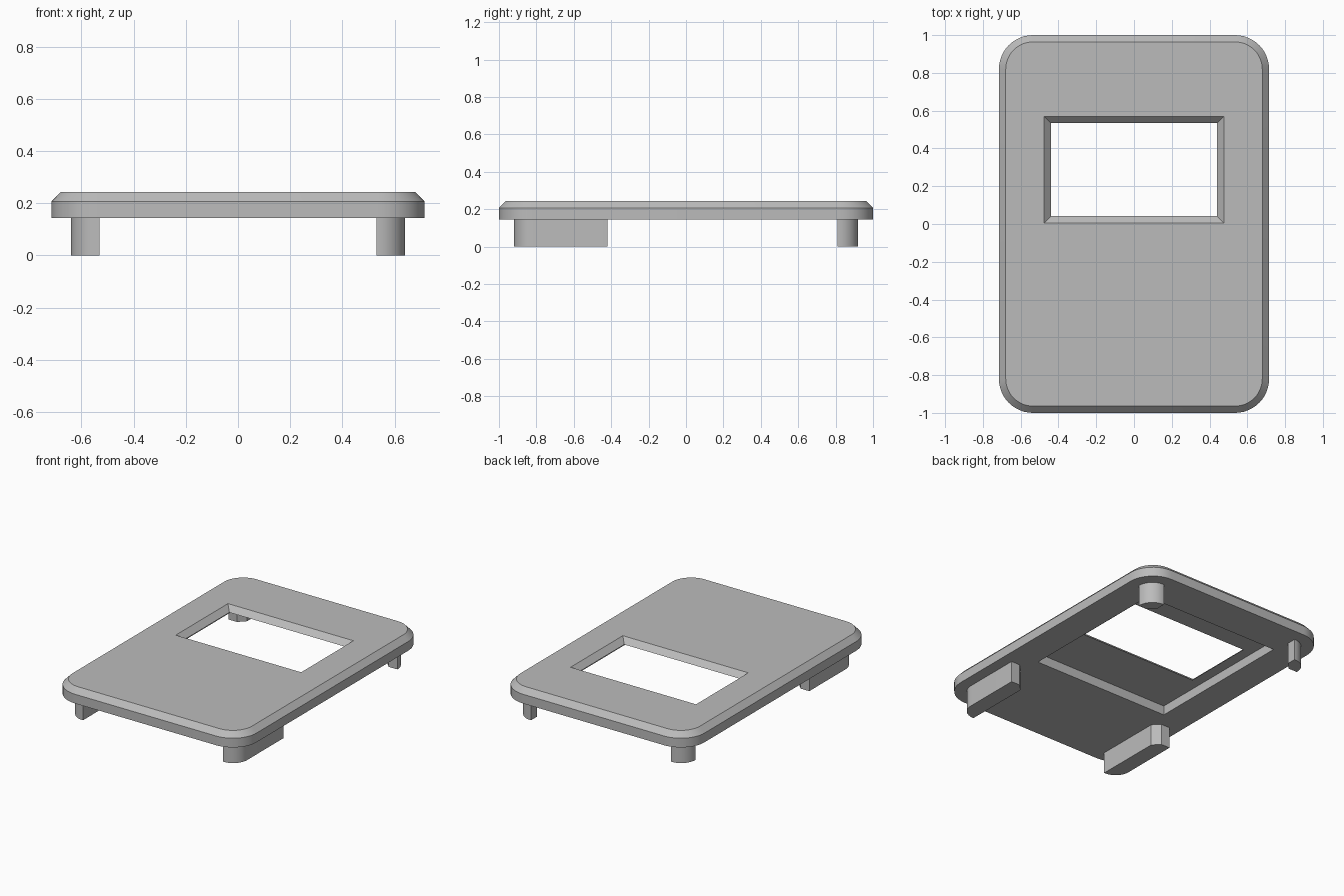
import bpy, bmesh
from math import cos, sin, pi

if "Cube" in bpy.data.objects:
    bpy.data.objects.remove(bpy.data.objects["Cube"])

# One grey material for the whole panel
GREY = (0.5, 0.5, 0.5, 1.0)
grey = bpy.data.materials.new("grey_plastic")
grey.use_nodes = True
grey.diffuse_color = GREY
grey.node_tree.nodes["Principled BSDF"].inputs["Base Color"].default_value = GREY

BOTTOM, RIDGE, TOP = 0.144, 0.207, 0.244
HALF_X, HALF_Y, RADIUS, CHAMFER = 0.715, 1.0, 0.18, 0.036


def arc(cx, cy, r, start, steps=12):
    """Quarter circle, counter-clockwise from the start angle."""
    return [(cx + r * cos(start + pi / 2 * i / steps),
             cy + r * sin(start + pi / 2 * i / steps)) for i in range(steps + 1)]


def rectangle(x0, x1, y0, y1):
    return [(x0, y0), (x1, y0), (x1, y1), (x0, y1)]


def rounded_rectangle(hx, hy, r):
    points = []
    for i, (sx, sy) in enumerate([(1, 1), (-1, 1), (-1, -1), (1, -1)]):
        points += arc(sx * (hx - r), sy * (hy - r), r, i * pi / 2)
    return points


def loft(name, layers):
    """Solid through stacked outlines, given as (z, points)."""
    bm = bmesh.new()
    rings = [[bm.verts.new((x, y, z)) for x, y in points] for z, points in layers]
    n = len(rings[0])
    for low, high in zip(rings, rings[1:]):
        for i in range(n):
            j = (i + 1) % n
            bm.faces.new((low[i], low[j], high[j], high[i]))
    bm.faces.new(rings[0][::-1])
    bm.faces.new(rings[-1])
    bmesh.ops.recalc_face_normals(bm, faces=bm.faces)
    mesh = bpy.data.meshes.new(name)
    bm.to_mesh(mesh)
    bm.free()
    mesh.materials.append(grey)
    obj = bpy.data.objects.new(name, mesh)
    bpy.context.collection.objects.link(obj)
    return obj


def activate(obj):
    bpy.ops.object.select_all(action='DESELECT')
    obj.select_set(True)
    bpy.context.view_layer.objects.active = obj


def cut(obj, cutter):
    activate(obj)
    mod = obj.modifiers.new("cut", 'BOOLEAN')
    mod.operation = 'DIFFERENCE'
    mod.solver = 'EXACT'
    mod.object = cutter
    bpy.ops.object.modifier_apply(modifier=mod.name)
    bpy.data.objects.remove(cutter)


# Cover plate with a chamfered upper rim
outer = rounded_rectangle(HALF_X, HALF_Y, RADIUS)
inner = rounded_rectangle(HALF_X - CHAMFER, HALF_Y - CHAMFER, RADIUS - CHAMFER)
plate = loft("cover_plate", [(BOTTOM, outer), (RIDGE, outer), (TOP, inner)])

# Shallow pocket in the underside
pocket = rectangle(-0.51, 0.51, -0.32, 0.74)
cut(plate, loft("pocket_cutter", [(BOTTOM - 0.1, pocket), (RIDGE, pocket)]))


# Window with sloping sides, opening into the pocket
def window(grow):
    return rectangle(-0.475 - grow, 0.475 + grow, 0.005 - grow, 0.57 + grow)


cut(plate, loft("window_cutter", [(RIDGE - 0.02, window(-CHAMFER - 0.02)),
                                  (TOP + 0.02, window(0.02))]))

# Feet: rounded outer corner, clipped inner corner
IN_X, OUT_X, OUT_Y, FOOT_R, CLIP = 0.53, 0.64, 0.92, 0.105, 0.045


def foot(name, side, end, inner_y):
    points = [(IN_X + CLIP, inner_y), (OUT_X, inner_y)]
    points += arc(OUT_X - FOOT_R, OUT_Y - FOOT_R, FOOT_R, 0)
    points += [(IN_X, OUT_Y), (IN_X, inner_y + CLIP)]
    points = [(side * x, end * y) for x, y in points]
    return loft(name, [(0, points), (BOTTOM, points)])


parts = [plate]
for label, side in (("left", 1), ("right", -1)):
    parts.append(foot("front_foot_" + label, side, -1, 0.42))
    parts.append(foot("back_foot_" + label, side, 1, 0.81))

for part in parts:
    activate(part)
    bpy.ops.object.shade_smooth_by_angle(angle=pi / 6)
